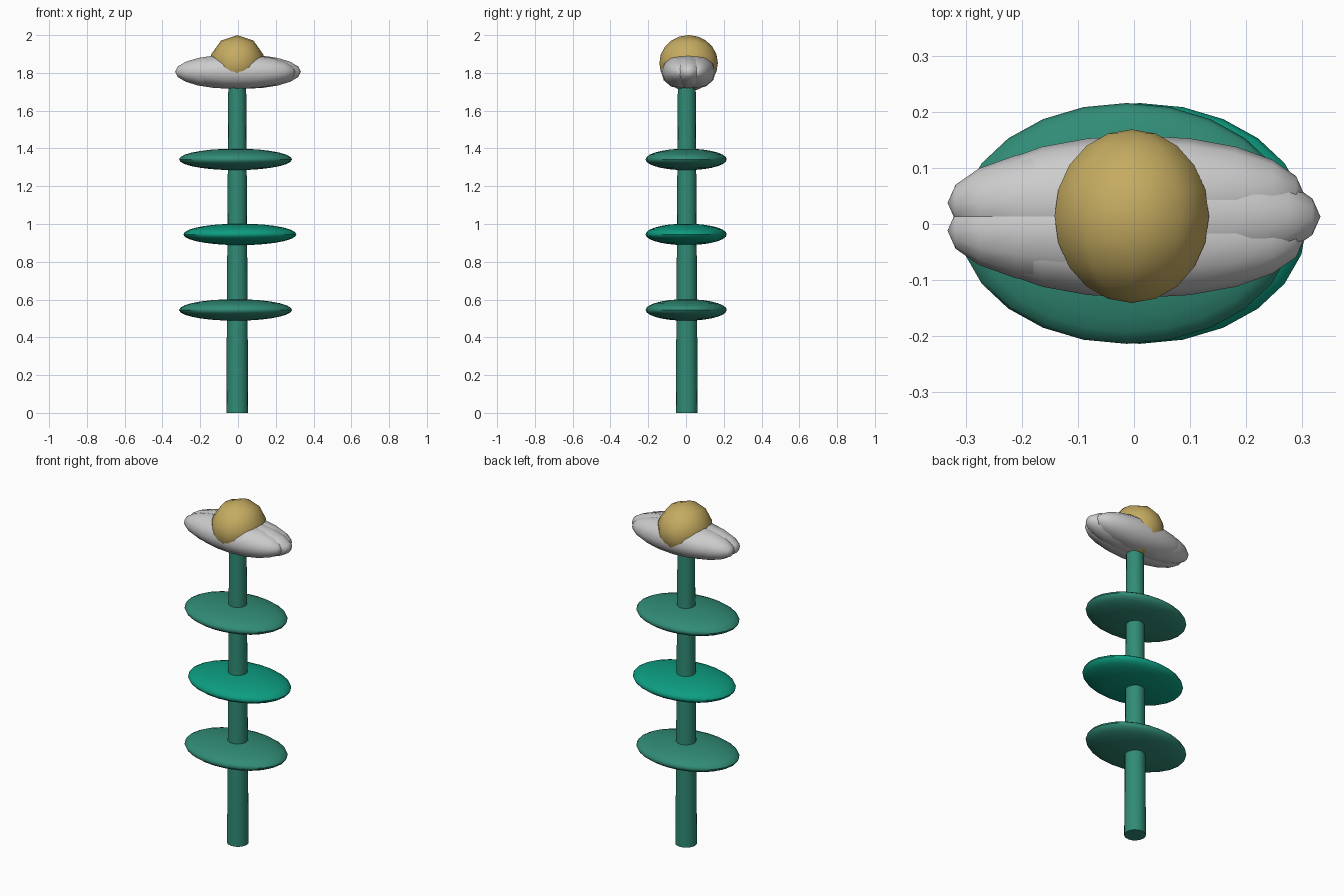
import bpy
from math import cos, sin, radians, pi

if "Cube" in bpy.data.objects:
    bpy.data.objects.remove(bpy.data.objects["Cube"])


def material(name, rgb):
    m = bpy.data.materials.new(name)
    m.diffuse_color = (*rgb, 1)
    m.use_nodes = True
    m.node_tree.nodes["Principled BSDF"].inputs["Base Color"].default_value = m.diffuse_color
    return m


green = material("green", (0.03, 0.26, 0.18))
bright_green = material("bright_green", (0.004, 0.34, 0.22))
gold = material("gold", (0.56, 0.41, 0.12))


def finish(name, mat):
    ob = bpy.context.object
    ob.name = name
    if mat:
        ob.data.materials.append(mat)
    bpy.ops.object.transform_apply(location=False, rotation=True, scale=True)
    bpy.ops.object.shade_smooth_by_angle(angle=radians(50))
    return ob


def ellipsoid(name, loc, size, segs, rings, mat=None, rot=(0, 0, 0)):
    # size is given along the sphere's own axes, z being the pole
    bpy.ops.mesh.primitive_uv_sphere_add(segments=segs, ring_count=rings,
                                         radius=1, location=loc, rotation=rot)
    bpy.context.object.scale = size
    return finish(name, mat)


CX, CY = -0.004, 0.004

# Tapered stem
bpy.ops.mesh.primitive_cone_add(vertices=16, radius1=0.058, radius2=0.047,
                                depth=1.8, location=(CX, CY, 0.9))
finish("stem", green)

# Flat oval leaves, alternating slightly left and right
for i, (x, z, mat) in enumerate([(-0.013, 0.545, green),
                                 (0.010, 0.945, bright_green),
                                 (-0.013, 1.342, green)]):
    ellipsoid(f"leaf_{i + 1}", (x, 0.001, z), (0.299, 0.215, 0.057), 24, 14, mat)

# Five overlapping long petals, poles along x
for i in range(5):
    a = 2 * pi * i / 5
    loc = (CX + 0.042 * cos(a), 0.013 + 0.042 * sin(a), 1.806)
    ellipsoid(f"petal_{i + 1}", loc, (0.09, 0.105, 0.295), 12, 10,
              None, (0, pi / 2, 0))

# Low-poly flower centre, poles along y
ellipsoid("flower_centre", (CX, 0.014, 1.852), (0.145, 0.148, 0.155), 10, 10,
          gold, (pi / 2, 0, 0))
